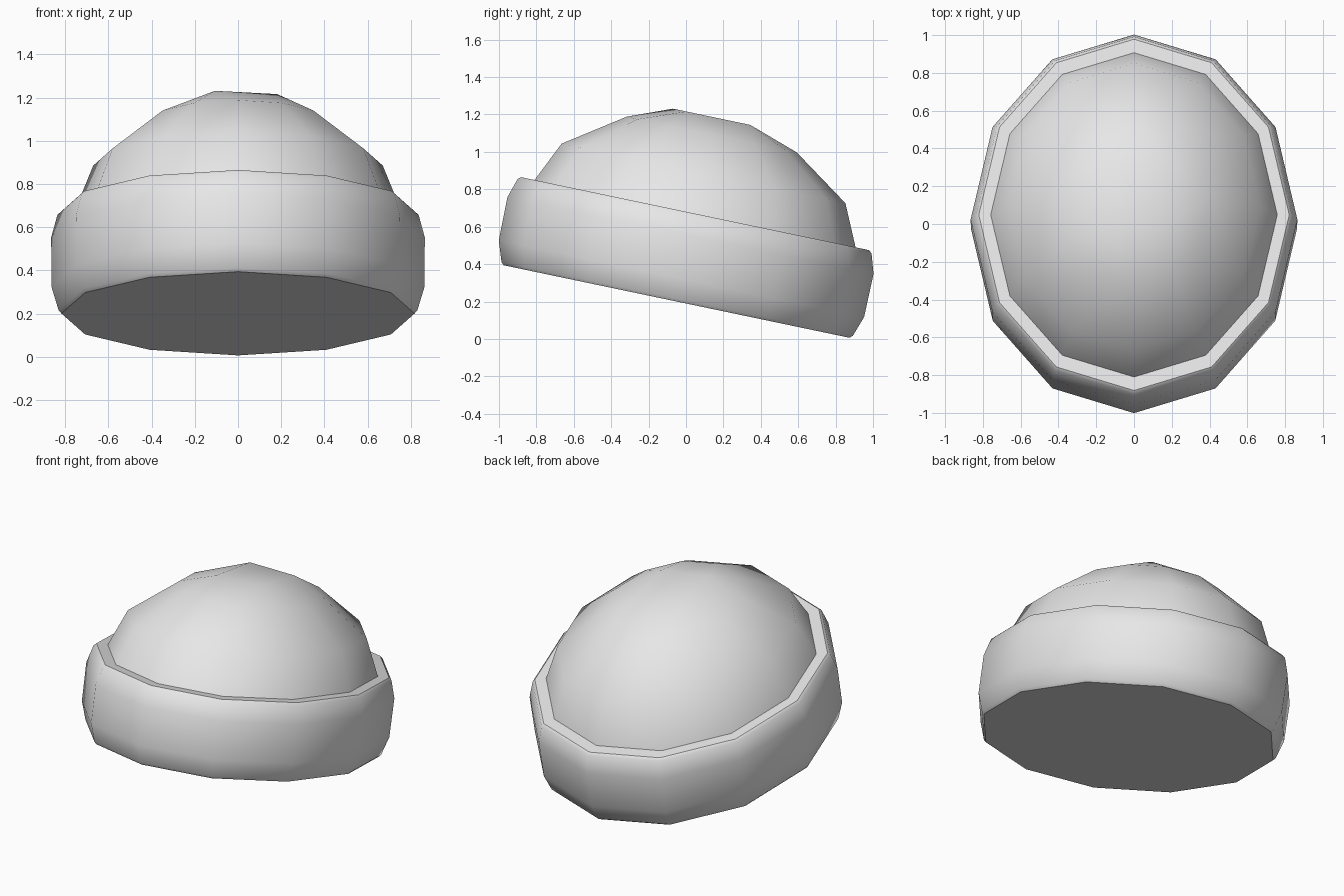
import bpy, bmesh
from math import sin, cos, radians, pi

cube = bpy.data.objects.get("Cube")
if cube:
    bpy.data.objects.remove(cube)

SIDES = 12
WIDTH = 0.865                 # oval: width relative to length
TILT = radians(-11.84)        # the hat sits lower at the back
BAND_HEIGHT = 0.48

grey = bpy.data.materials.new("knit grey")
grey.use_nodes = True
colour = (0.8, 0.8, 0.8, 1)
grey.diffuse_color = colour
grey.node_tree.nodes["Principled BSDF"].inputs["Base Color"].default_value = colour


def oval_point(bm, radius, angle, z):
    return bm.verts.new((WIDTH * radius * cos(angle), radius * sin(angle), z))


def lathe(bm, profile):
    """Oval rings joined by quads, from bottom to top."""
    rings = [[oval_point(bm, r, 2 * pi * i / SIDES - pi / 2, z) for i in range(SIDES)]
             for r, z in profile]
    for low, high in zip(rings, rings[1:]):
        for i in range(SIDES):
            k = (i + 1) % SIDES
            bm.faces.new((low[i], low[k], high[k], high[i]))
    return rings


def finish(bm, name):
    mesh = bpy.data.meshes.new(name)
    bm.to_mesh(mesh)
    bm.free()
    mesh.materials.append(grey)
    obj = bpy.data.objects.new(name, mesh)
    bpy.context.collection.objects.link(obj)
    obj.rotation_euler.x = TILT
    obj.location = (0, -0.05, 0.2)
    bpy.ops.object.select_all(action='DESELECT')
    obj.select_set(True)
    bpy.context.view_layer.objects.active = obj
    bpy.ops.object.shade_smooth_by_angle(angle=radians(38))


# Folded band: closed flat underside, bulging wall, flat rim
bm = bmesh.new()
rings = lathe(bm, [(0.945, 0), (0.96, 0.015), (0.998, 0.125), (1.0, 0.36),
                   (0.967, 0.466), (0.95, BAND_HEIGHT), (0.877, BAND_HEIGHT)])
bm.faces.new(rings[0][::-1])
finish(bm, "folded_band")

# Crown: dome with a small four-cornered, slightly twisted top
bm = bmesh.new()
h = BAND_HEIGHT
rings = lathe(bm, [(0.877, h), (0.775, h + 0.22), (0.465, h + 0.432)])
top = rings[-1]
cap = [oval_point(bm, 0.262, radians(a), h + 0.525) for a in (-37, 47, 133, 242)]
for i in range(SIDES):
    bm.faces.new((top[i], top[(i + 1) % SIDES], cap[i // 3]))
for j in range(4):
    bm.faces.new((top[(3 * j + 3) % SIDES], cap[(j + 1) % 4], cap[j]))
bm.faces.new(cap)
finish(bm, "crown")
